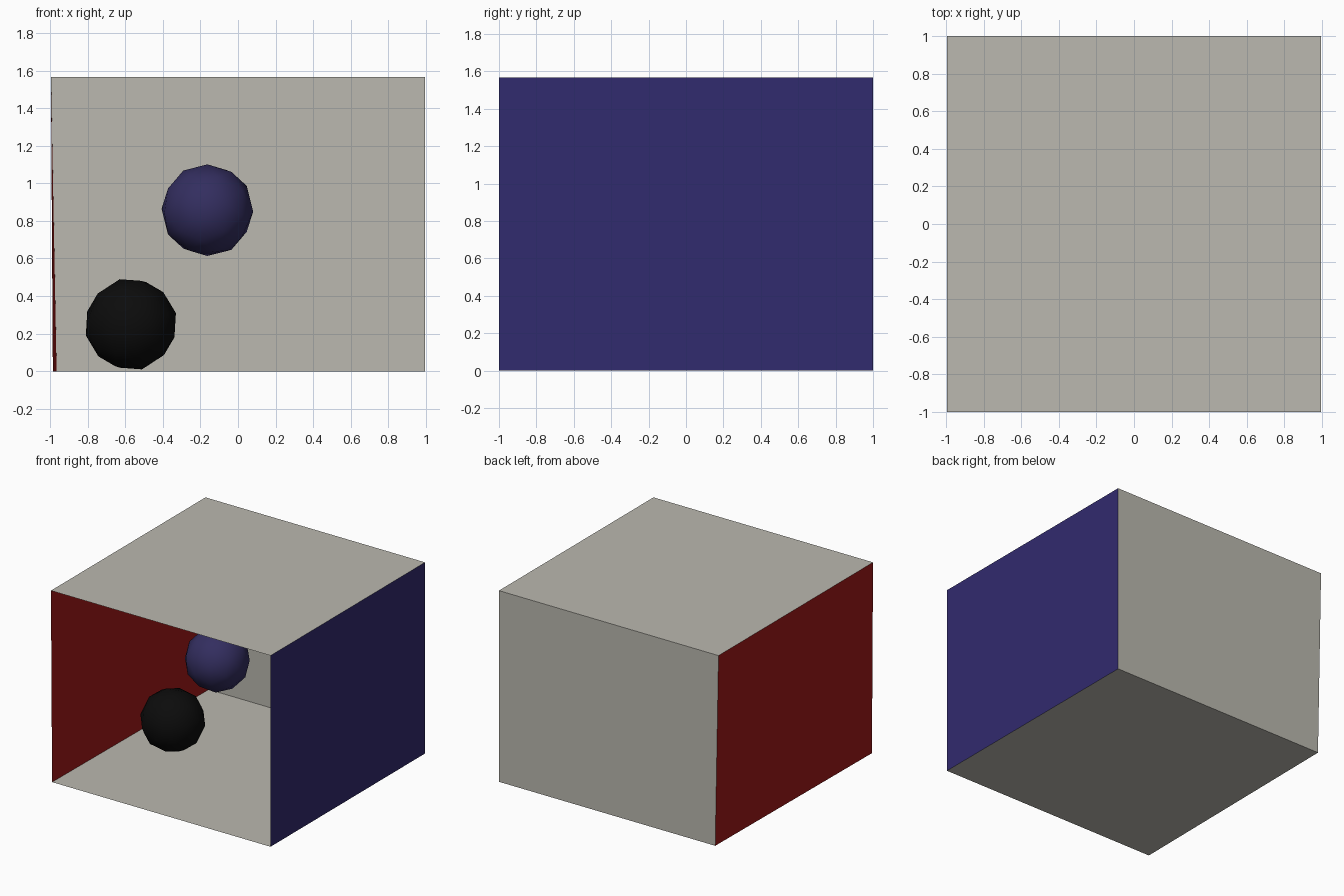
import bpy
import bmesh
from mathutils import Matrix, Euler

if "Cube" in bpy.data.objects:
    bpy.data.objects.remove(bpy.data.objects["Cube"])


def material(name, rgb):
    mat = bpy.data.materials.new(name)
    mat.diffuse_color = (*rgb, 1.0)
    mat.use_nodes = True
    mat.node_tree.nodes["Principled BSDF"].inputs["Base Color"].default_value = mat.diffuse_color
    return mat


PLASTER = material("plaster", (0.495, 0.483, 0.432))
RED = material("red_paint", (0.351, 0.0094, 0.009))
BLUE = material("blue_paint", (0.031, 0.0236, 0.157))
BLUE_GLOSS = material("blue_gloss", (0.033, 0.027, 0.115))
BLACK = material("black_gloss", (0.0035, 0.0035, 0.0035))
LAMP = material("lamp_panel", (0.57, 0.57, 0.57))


def make_object(name, bm, mat):
    mesh = bpy.data.meshes.new(name)
    bm.to_mesh(mesh)
    bm.free()
    mesh.materials.append(mat)
    obj = bpy.data.objects.new(name, mesh)
    bpy.context.collection.objects.link(obj)
    return obj


def panel(name, corners, mat):
    bm = bmesh.new()
    bm.faces.new([bm.verts.new(c) for c in corners])
    return make_object(name, bm, mat)


def ball(name, centre, radius, tilt, mat):
    bm = bmesh.new()
    place = Matrix.Translation(centre) @ Euler(tilt).to_matrix().to_4x4()
    bmesh.ops.create_icosphere(bm, subdivisions=2, radius=radius, matrix=place)
    for face in bm.faces:
        face.smooth = True
    return make_object(name, bm, mat)


# Room corners: the left wall leans slightly, the front is open
W, D, H = 0.995, 1.0, 1.566
fl, fr, br, bl = (-0.985, -D, 0), (W, -D, 0), (W, D, 0), (-0.965, D, 0)
tfl, tfr, tbr, tbl = (-W, -D, H), (W, -D, H), (W, D, H), (-W, D, H)

# Room shell, single sheets facing inward
panel("floor", (fl, fr, br, bl), PLASTER)
panel("ceiling", (tfl, tbl, tbr, tfr), PLASTER)
panel("back_wall", (bl, br, tbr, tbl), PLASTER)
panel("left_wall", (fl, bl, tbl, tfl), RED)
panel("right_wall", (fr, tfr, tbr, br), BLUE)

# Lamp panel just under the ceiling
z = H - 0.01
panel("ceiling_lamp", ((-0.23, -0.18, z), (-0.23, 0.19, z),
                       (0.24, 0.19, z), (0.24, -0.18, z)), LAMP)

# Two faceted balls, one resting near the floor and one floating
ball("lower_ball", (-0.57, -0.03, 0.25), 0.247, (0.3, 0.2, 0.1), BLACK)
ball("upper_ball", (-0.163, -0.035, 0.857), 0.247, (0.5, 0.35, 0.6), BLUE_GLOSS)
